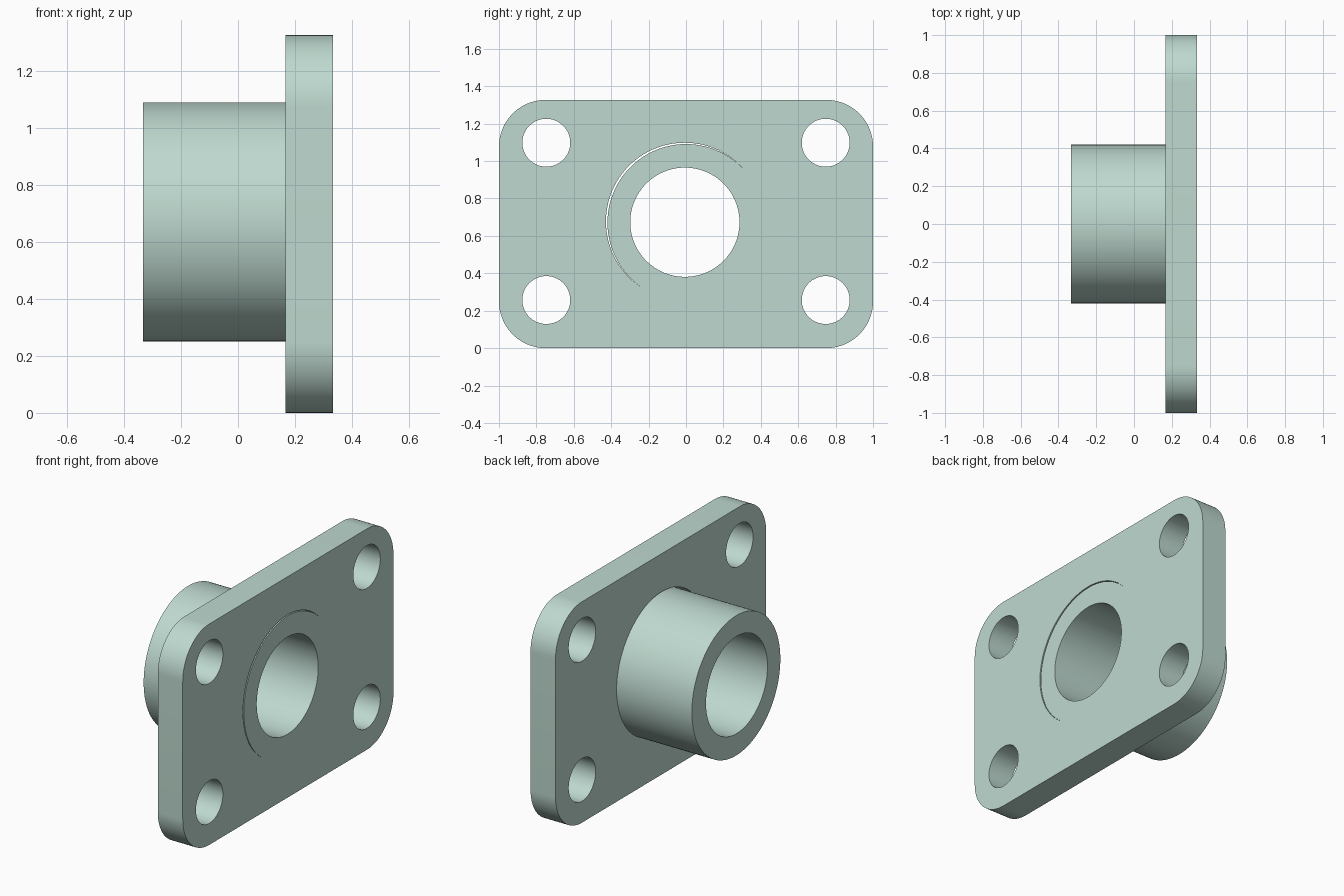
import bpy, bmesh, math
from mathutils import Vector

cube = bpy.data.objects.get("Cube")
if cube:
    bpy.data.objects.remove(cube, do_unlink=True)

# Single pale green colour
green = bpy.data.materials.new("pale_green")
colour = (0.515, 0.694, 0.624, 1)
green.diffuse_color = colour
green.use_nodes = True
green.node_tree.nodes["Principled BSDF"].inputs["Base Color"].default_value = colour

BACK, STEP, FACE = -0.333, 0.167, 0.333   # x of tube end, plate back, plate face
HEIGHT = 1.327
MID = HEIGHT / 2


def cylinder_x(name, x0, x1, y, z, radius):
    """Cylinder lying along x."""
    bpy.ops.mesh.primitive_cylinder_add(
        vertices=128, radius=radius, depth=x1 - x0,
        location=((x0 + x1) / 2, y, z), rotation=(0, math.pi / 2, 0))
    obj = bpy.context.object
    obj.name = name
    obj.data.materials.append(green)
    return obj


def drill(target, y, z, radius):
    """Cut a round through hole along x."""
    cutter = cylinder_x("hole_cutter", -1, 1, y, z, radius)
    cutter.hide_render = True
    mod = target.modifiers.new("hole", 'BOOLEAN')
    mod.operation = 'DIFFERENCE'
    mod.solver = 'EXACT'
    mod.object = cutter
    bpy.context.view_layer.objects.active = target
    bpy.ops.object.modifier_apply(modifier=mod.name)
    bpy.data.objects.remove(cutter, do_unlink=True)


def smooth(obj):
    bpy.ops.object.select_all(action='DESELECT')
    obj.select_set(True)
    bpy.context.view_layer.objects.active = obj
    bpy.ops.object.shade_smooth_by_angle(angle=math.radians(30))


# Flange plate with four rounded corners
bm = bmesh.new()
bmesh.ops.create_cube(bm, size=1)
bmesh.ops.scale(bm, vec=(FACE - STEP, 2, HEIGHT), verts=bm.verts)
bmesh.ops.translate(bm, vec=((FACE + STEP) / 2, 0, MID), verts=bm.verts)
corners = [e for e in bm.edges
           if abs((e.verts[0].co - e.verts[1].co).normalized().dot(Vector((1, 0, 0)))) > 0.9]
bmesh.ops.bevel(bm, geom=corners, offset=0.25, segments=24, profile=0.5,
                affect='EDGES')
mesh = bpy.data.meshes.new("flange_plate")
bm.to_mesh(mesh)
bm.free()
plate = bpy.data.objects.new("flange_plate", mesh)
bpy.context.collection.objects.link(plate)
mesh.materials.append(green)

# Four bolt holes, then the seat for the tube, slightly off centre
for y in (-0.747, 0.747):
    for z in (0.257, 1.098):
        drill(plate, y, z, 0.128)
drill(plate, -0.007, 0.677, 0.421)
smooth(plate)

# Tube running through the plate, flush with its face
tube = cylinder_x("centre_tube", BACK, FACE, 0, 0.671, 0.42)
drill(tube, -0.006, 0.673, 0.292)
smooth(tube)
